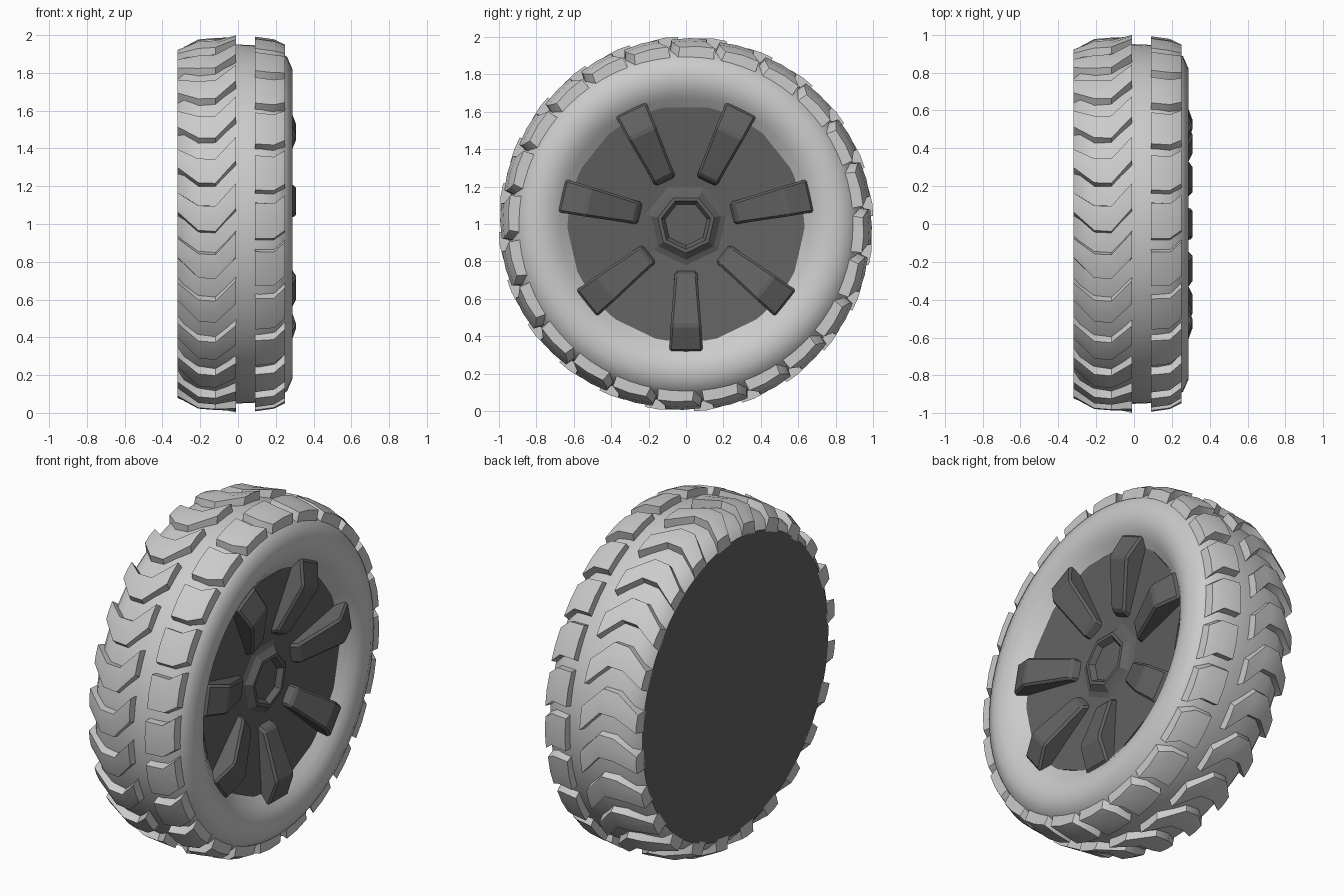
import bpy, bmesh
from math import sin, cos, pi, radians

if "Cube" in bpy.data.objects:
    bpy.data.objects.remove(bpy.data.objects["Cube"])

def pos(x, r, a):
    # wheel axis runs along x at height 1; a = 0 faces the front, a = 90 degrees is up
    return (x, -r * cos(a), 1 + r * sin(a))

def finish(bm, name, mat=None, smooth=None):
    bmesh.ops.recalc_face_normals(bm, faces=bm.faces)
    me = bpy.data.meshes.new(name)
    bm.to_mesh(me)
    bm.free()
    ob = bpy.data.objects.new(name, me)
    bpy.context.collection.objects.link(ob)
    if mat:
        me.materials.append(mat)
    if smooth:
        bpy.ops.object.select_all(action='DESELECT')
        ob.select_set(True)
        bpy.context.view_layer.objects.active = ob
        bpy.ops.object.shade_smooth_by_angle(angle=radians(smooth))
    return ob

def lathe(name, profile, n, start=0.0, mat=None, smooth=None):
    # spin (radius, x) points around the axle; radius 0 becomes a single point
    bm = bmesh.new()
    rings = []
    for r, x in profile:
        if r == 0:
            rings.append([bm.verts.new(pos(x, 0, 0))] * n)
        else:
            rings.append([bm.verts.new(pos(x, r, start + 2 * pi * i / n)) for i in range(n)])
    for p, q in zip(rings, rings[1:]):
        for i in range(n):
            j = (i + 1) % n
            quad = list(dict.fromkeys((p[i], p[j], q[j], q[i])))
            bm.faces.new(quad)
    return finish(bm, name, mat, smooth)

def loft(bm, loops):
    # skin a row of equal vertex loops and cap both ends
    vs = [[bm.verts.new(c) for c in loop] for loop in loops]
    n = len(vs[0])
    for p, q in zip(vs, vs[1:]):
        for i in range(n):
            j = (i + 1) % n
            bm.faces.new((p[i], p[j], q[j], q[i]))
    bm.faces.new(vs[0])
    bm.faces.new(vs[-1])

def tread_row(name, stations, base, count=24):
    # station: x, outer radius, lower angle, upper angle
    bm = bmesh.new()
    for k in range(count):
        t = 360 * k / count
        loops = []
        for (x, r, lo, hi), b in zip(stations, base):
            mid = (lo + hi) / 2
            pts = ((b, lo - 1.2), (r - .006, lo), (r, mid), (r, hi), (b, hi + .6))
            loops.append([pos(x, rr, radians(a + t)) for rr, a in pts])
        loft(bm, loops)
    return finish(bm, name, None, 40)

dark = bpy.data.materials.new("dark_grey")
dark.diffuse_color = (0.12, 0.12, 0.12, 1)
dark.use_nodes = True
dark.node_tree.nodes["Principled BSDF"].inputs["Base Color"].default_value = dark.diffuse_color

# tyre body with rounded shoulder and inward sloping lip
lathe("tyre", [(.86, -.32), (.905, -.285), (.93, -.22), (.945, -.12), (.95, 0),
               (.945, .12), (.925, .2), (.885, .26), (.82, .288), (.76, .288),
               (.71, .272), (.67, .245), (.62, .205), (.57, .165)], 72, 0, None, 40)

# flat disc closing the back
lathe("back_disc", [(0, -.32), (.86, -.32)], 72, 0, dark)

# chevron tread blocks and narrow outer tread blocks
tread_row("wide_tread", [(-.32, .925, 4, 10.3), (-.21, .978, -2, 5.7),
                         (-.12, .985, -2.3, 5.5), (-.01, 1.0, 4.8, 12.5)],
          [.85, .9, .91, .92])
tread_row("narrow_tread", [(.09, .992, -4.5, 6.5), (.19, .978, -4.5, 6.3),
                           (.25, .95, -2, 9.2)], [.92, .9, .86])

# seven sided rim dish with a recessed hub nut
lathe("rim_dish", [(.69, .12), (.69, .215), (.22, .165), (.19, .175), (.155, .205),
                   (.135, .205), (.115, .175), (0, .175)], 7, -pi / 2, dark)

# seven spokes, cranked near the outer end
bm = bmesh.new()
profile = [(.23, .12, .06), (.27, .215, .06), (.54, .312, .082), (.68, .262, .09), (.68, .12, .09)]
for k in range(7):
    a = -pi / 2 + 2 * pi * k / 7
    sides = []
    for s in (-1, 1):
        loop = []
        for r, x, w in profile:
            y = -r * cos(a) - s * w * sin(a)
            z = 1 + r * sin(a) - s * w * cos(a)
            loop.append((x, y, z))
        sides.append(loop)
    loft(bm, sides)
spokes = finish(bm, "spokes", dark)
bevel = spokes.modifiers.new("soft_edges", 'BEVEL')
bevel.width = .012
bevel.segments = 1
